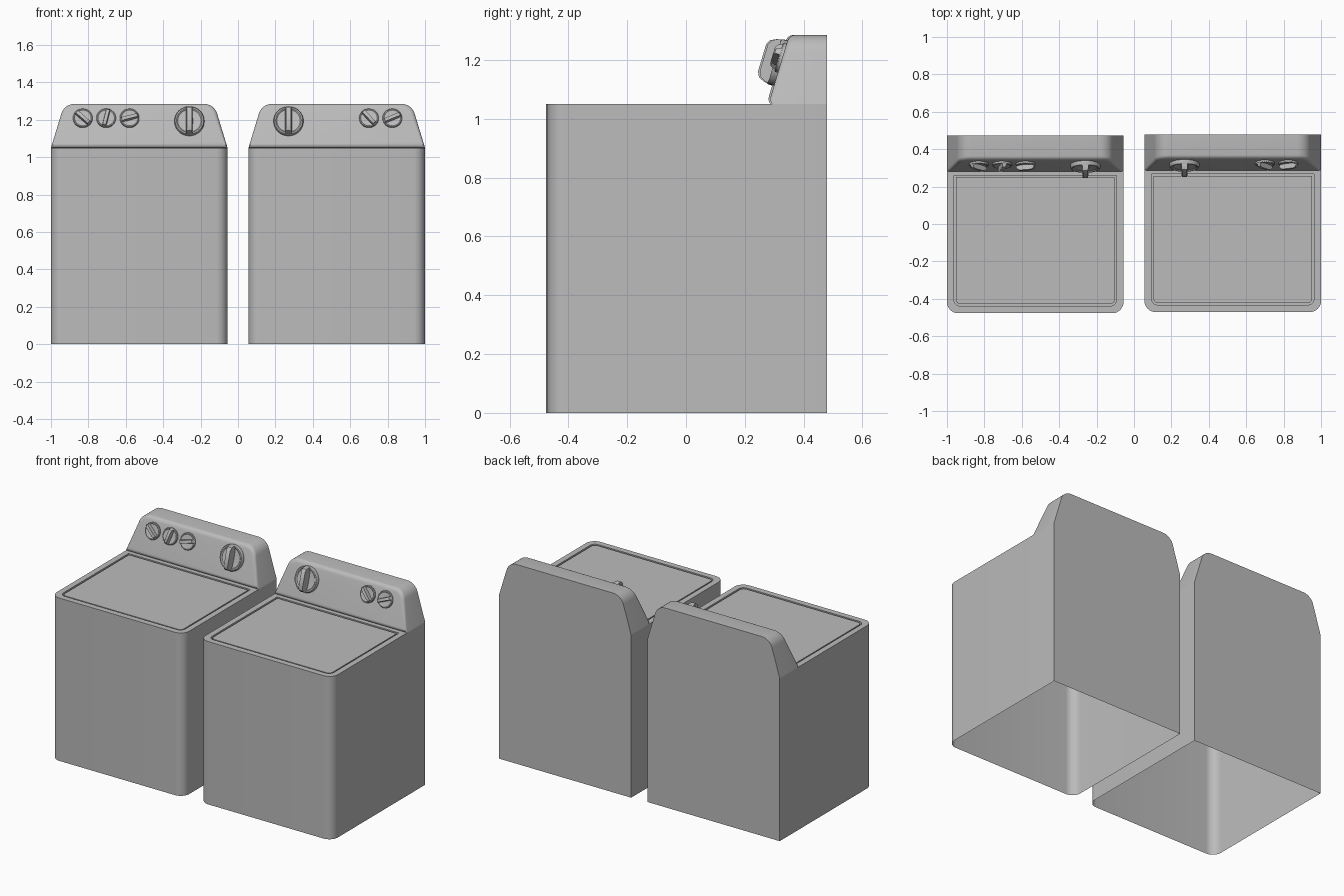
import bpy, bmesh, math
from mathutils import Matrix, Vector

cube = bpy.data.objects.get("Cube")
if cube:
    bpy.data.objects.remove(cube, do_unlink=True)


def material(name, value):
    mat = bpy.data.materials.new(name)
    mat.use_nodes = True
    colour = (value, value, value, 1)
    mat.diffuse_color = colour
    mat.node_tree.nodes["Principled BSDF"].inputs["Base Color"].default_value = colour
    return mat


grey = material("enamel grey", 0.5)
WIDTH, TOP, CREST, BACK, FRONT = 0.944, 1.05, 1.285, 0.475, -0.475


def loft(name, loops, caps=(False, True), matrix=None):
    """Skin a series of equal-length closed loops, optionally capping the ends."""
    bm = bmesh.new()
    rings = [[bm.verts.new(p) for p in loop] for loop in loops]
    for a, b in zip(rings, rings[1:]):
        for i in range(len(a)):
            j = (i + 1) % len(a)
            bm.faces.new((a[i], a[j], b[j], b[i]))
    if caps[0]:
        bm.faces.new(rings[0][::-1])
    if caps[1]:
        bm.faces.new(rings[-1])
    bmesh.ops.recalc_face_normals(bm, faces=bm.faces[:])
    mesh = bpy.data.meshes.new(name)
    bm.to_mesh(mesh)
    bm.free()
    mesh.materials.append(grey)
    obj = bpy.data.objects.new(name, mesh)
    bpy.context.collection.objects.link(obj)
    if matrix:
        obj.matrix_world = matrix
    bpy.ops.object.select_all(action="DESELECT")
    obj.select_set(True)
    bpy.context.view_layer.objects.active = obj
    bpy.ops.object.shade_smooth_by_angle(angle=math.radians(32))
    return obj


def arc(cx, cy, r, start, end, steps=8):
    for i in range(steps + 1):
        a = math.radians(start + (end - start) * i / steps)
        yield cx + r * math.cos(a), cy + r * math.sin(a)


def plan(half, y0, y1, r):
    """Rectangle with rounded front corners and square back corners."""
    return ([(half, y1), (-half, y1)]
            + list(arc(-half + r, y0 + r, r, 180, 270))
            + list(arc(half - r, y0 + r, r, 270, 360)))


def console_outline(inset):
    """Front outline of the control console, inset on all sides."""
    h, r = WIDTH / 2 - inset, 0.075 - inset
    top, lean, bottom = CREST - inset, 0.056, TOP + 1.4 * inset
    right = list(arc(h - lean - r + 0.004, top - r, r, 14, 90))
    return ([(-h, bottom), (h, bottom)] + right + [(-x, z) for x, z in right[::-1]])


def slope(z):
    return 0.285 + (z - 1.08) * 0.3


def cabinet(name, x, y):
    outer = plan(WIDTH / 2, FRONT, BACK, 0.06)
    edge = plan(0.435, -0.437, 0.262, 0.035)
    inner = plan(0.425, -0.427, 0.252, 0.027)
    levels = [(outer, 0), (outer, TOP), (edge, TOP), (edge, TOP - 0.018),
              (inner, TOP - 0.018), (inner, TOP - 0.002)]
    loft(name + "_cabinet_and_lid", [[(px, py, z) for px, py in shape] for shape, z in levels],
         matrix=Matrix.Translation((x, y, 0)))


def console(name, x, y):
    loops = [[(px, BACK, z) for px, z in console_outline(0)]]
    for i in range(6):
        a = math.pi / 2 * i / 5
        inset, push = 0.022 * (1 - math.cos(a)), 0.018 * (1 - math.sin(a))
        loops.append([(px, slope(z) + push, z) for px, z in console_outline(inset)])
    loft(name + "_console", loops, (True, True), Matrix.Translation((x, y, 0)))


def knob(name, x, y, z, r, height, turn):
    """Dished dial with a raised grip across it, standing on the sloped panel."""
    up = Vector((0, 0.3, 1)).normalized()
    out = Vector((0, -1, 0.3)).normalized()
    basis = Matrix((Vector((1, 0, 0)), up, out)).transposed().to_4x4()
    place = (Matrix.Translation((x, slope(z) + y, z)) @ basis
             @ Matrix.Rotation(math.radians(turn), 4, "Z"))
    profile = [(1, -0.05), (1, 0.25), (0.95, 0.36), (0.86, 0.36), (0.78, 0.26), (0.3, 0.2)]
    dial = [[(px, py, h * height) for px, py in list(arc(0, 0, r * s, 0, 360, 32))[:-1]]
            for s, h in profile]
    loft(name + "_dial", dial, matrix=place)
    # grip: a rounded bar outline in side profile, given thickness across the dial
    side = [(-0.95, 0.1), (0.95, 0.1), (0.95, 0.5), (0.82, 0.85), (0.6, 1),
            (-0.6, 1), (-0.82, 0.85), (-0.95, 0.5)]
    grip = [[(w * r * (1.2 - 0.35 * h), s * r, h * height) for s, h in side]
            for w in (-0.2, 0.2)]
    loft(name + "_grip", grip, (True, True), place)


# each appliance: centre x, centre y, then knobs as (x, z, radius, height, turn)
BIG, SMALL = (0.08, 0.06), (0.052, 0.034)
appliances = {
    "washer": (-0.528, -0.002, [(-0.26, 1.19, *BIG, 0), (-0.83, 1.207, *SMALL, 48),
                                (-0.705, 1.207, *SMALL, -14), (-0.58, 1.207, *SMALL, -75)]),
    "dryer": (0.528, 0.004, [(0.27, 1.19, *BIG, 0), (0.70, 1.207, *SMALL, 42),
                             (0.825, 1.207, *SMALL, -67)]),
}
for name, (x, y, knobs) in appliances.items():
    cabinet(name, x, y)
    console(name, x, y)
    for i, (kx, kz, r, height, turn) in enumerate(knobs):
        knob(f"{name}_knob_{i + 1}", kx, y, kz, r, height, turn)
